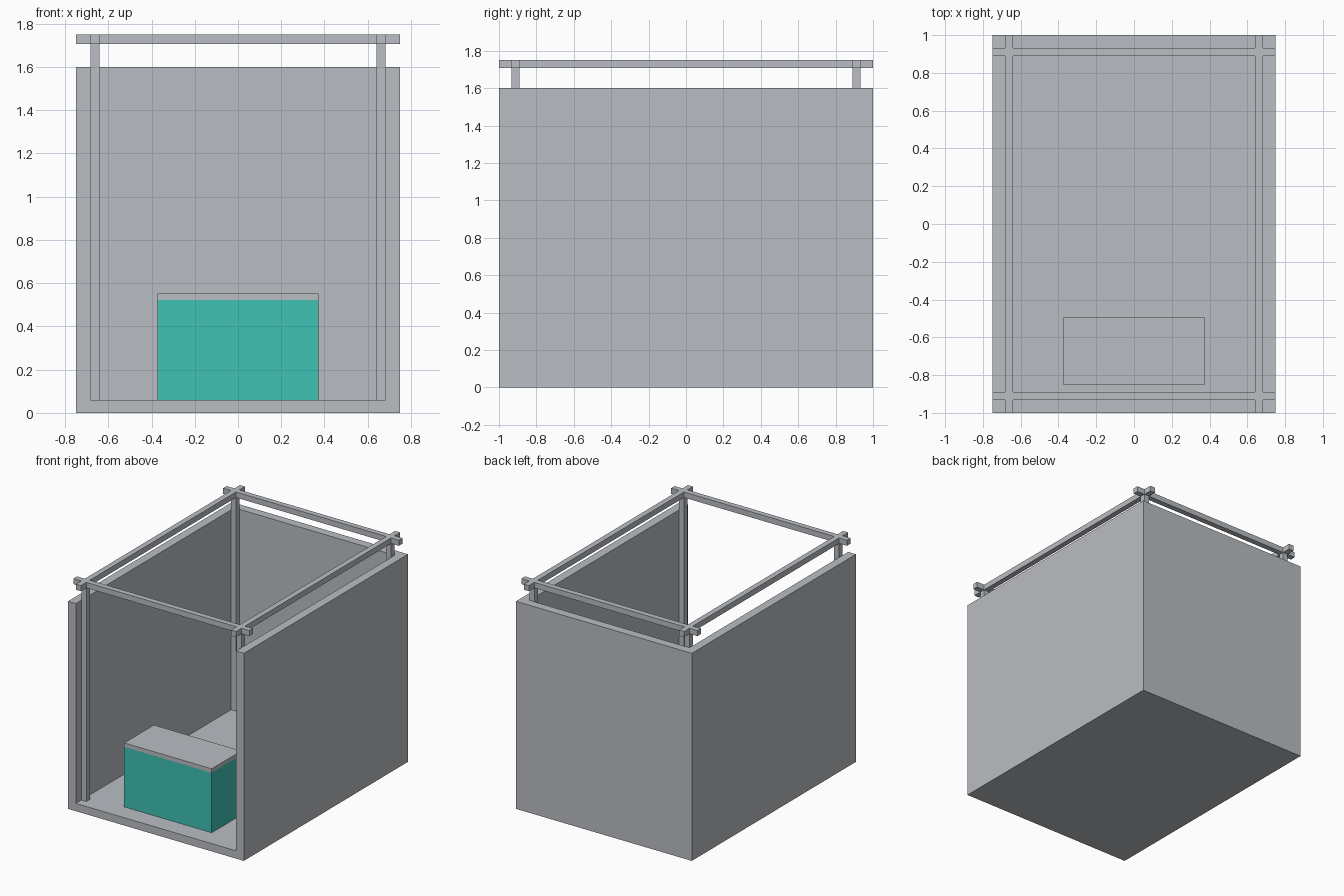
import bpy
import bmesh
from mathutils import Vector

cube = bpy.data.objects.get("Cube")
if cube:
    bpy.data.objects.remove(cube, do_unlink=True)


def material(name, color):
    mat = bpy.data.materials.new(name)
    mat.use_nodes = True
    mat.diffuse_color = color
    mat.node_tree.nodes["Principled BSDF"].inputs["Base Color"].default_value = color
    return mat


grey = material("light grey", (0.49, 0.51, 0.54, 1))
teal = material("teal", (0.05, 0.54, 0.46, 1))


def box(name, low, high, mat):
    """Axis-aligned box between two opposite corners."""
    low, high = Vector(low), Vector(high)
    bm = bmesh.new()
    bmesh.ops.create_cube(bm, size=1)
    bmesh.ops.scale(bm, vec=high - low, verts=bm.verts)
    bmesh.ops.translate(bm, vec=(low + high) / 2, verts=bm.verts)
    mesh = bpy.data.meshes.new(name)
    bm.to_mesh(mesh)
    bm.free()
    mesh.materials.append(mat)
    obj = bpy.data.objects.new(name, mesh)
    bpy.context.scene.collection.objects.link(obj)
    return obj


W, D = 0.75, 1.0            # half width and half depth of the booth
WALL, FLOOR = 0.067, 0.06   # panel thicknesses
WALL_TOP, TOP = 1.6, 1.75
BAR = 0.043                 # thickness of the frame bars
px, py = W - WALL - BAR / 2, D - WALL - BAR / 2   # frame bar centre lines
h = BAR / 2

# Floor and three walls, open at the front
box("floor", (-W + WALL, -D, 0), (W - WALL, D - WALL, FLOOR), grey)
box("back_wall", (-W + WALL, D - WALL, 0), (W - WALL, D, WALL_TOP), grey)
for side, s in (("left", 1), ("right", -1)):
    inner, outer = sorted((s * (W - WALL), s * W))
    box(side + "_wall", (inner, -D, 0), (outer, D, WALL_TOP), grey)

# Overhead frame: corner posts, side beams and cross beams
for side, s in (("left", 1), ("right", -1)):
    x = s * px
    box(side + "_beam", (x - h, -D, TOP - BAR), (x + h, D, TOP), grey)
    for end, e in (("front", -1), ("back", 1)):
        y = e * py
        box(f"{end}_{side}_post", (x - h, y - h, FLOOR), (x + h, y + h, TOP - BAR), grey)
for end, e in (("front", -1), ("back", 1)):
    y = e * py
    box(end + "_beam", (-W, y - h, TOP - BAR), (W, y + h, TOP), grey)

# Counter with a flush worktop
CX, CY0, CY1, CZ = 0.373, -0.853, -0.492, 0.522
box("counter_body", (-CX, CY0, FLOOR), (CX, CY1, CZ), teal)
box("counter_top", (-CX, CY0, CZ), (CX, CY1, 0.553), grey)
